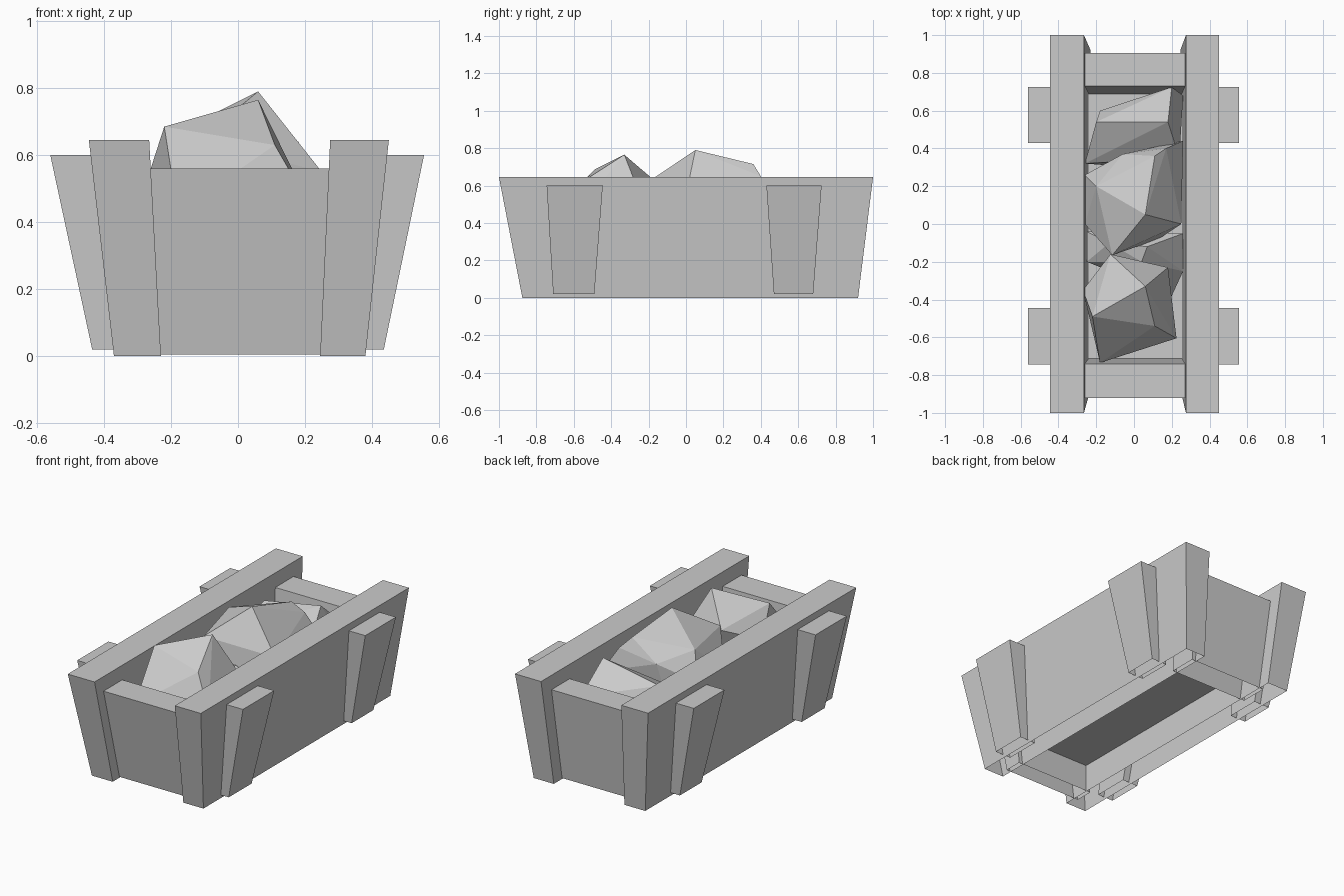
import bpy
import bmesh

cube = bpy.data.objects.get("Cube")
if cube:
    bpy.data.objects.remove(cube, do_unlink=True)

grey = bpy.data.materials.new("plain_grey")
grey.use_nodes = True
tone = (0.6, 0.6, 0.6, 1)
grey.diffuse_color = tone
grey.node_tree.nodes["Principled BSDF"].inputs["Base Color"].default_value = tone


def finish(name, bm):
    mesh = bpy.data.meshes.new(name)
    bm.to_mesh(mesh)
    bm.free()
    mesh.materials.append(grey)
    obj = bpy.data.objects.new(name, mesh)
    bpy.context.collection.objects.link(obj)


def plank(name, bottom, top):
    """Tapered shell, open underneath; each end is (x0, x1, y0, y1, z)."""
    bm = bmesh.new()
    rings = []
    for x0, x1, y0, y1, z in (bottom, top):
        rings.append([bm.verts.new(p) for p in
                      ((x0, y0, z), (x1, y0, z), (x1, y1, z), (x0, y1, z))])
    low, high = rings
    bm.faces.new(high)
    for i in range(4):
        j = (i + 1) % 4
        bm.faces.new((low[i], low[j], high[j], high[i]))
    finish(name, bm)


def rock(name, points):
    """Faceted boulder wrapped around a few corner points."""
    bm = bmesh.new()
    for p in points:
        bm.verts.new(p)
    bmesh.ops.convex_hull(bm, input=bm.verts)
    loose = [v for v in bm.verts if not v.link_faces]
    bmesh.ops.delete(bm, geom=loose, context="VERTS")
    bmesh.ops.recalc_face_normals(bm, faces=bm.faces)
    finish(name, bm)


# Long side walls, leaning outwards
plank("left_wall", (0.245, 0.38, -0.875, 0.92, 0), (0.275, 0.45, -1, 1, 0.645))
plank("right_wall", (-0.37, -0.23, -0.875, 0.92, 0), (-0.445, -0.265, -1, 1, 0.645))

# End walls, set in between the sides
plank("front_wall", (-0.26, 0.27, -0.81, -0.7, 0.005), (-0.29, 0.29, -0.92, -0.74, 0.56))
plank("back_wall", (-0.26, 0.27, 0.67, 0.84, 0.005), (-0.29, 0.29, 0.73, 0.905, 0.56))

# Outer braces
for end, low, high in (("front", (-0.71, -0.49), (-0.745, -0.445)),
                       ("back", (0.47, 0.68), (0.43, 0.725))):
    plank("left_brace_" + end, (0.33, 0.435, *low, 0.02), (0.4, 0.555, *high, 0.6))
    plank("right_brace_" + end, (-0.435, -0.33, *low, 0.02), (-0.56, -0.4, *high, 0.6))

# Raised floor sheet
floor = bmesh.new()
floor.faces.new([floor.verts.new((x, y, 0.18)) for x, y in
                 ((-0.25, -0.72), (0.26, -0.72), (0.26, 0.72), (-0.25, 0.72))])
finish("floor", floor)

# Boulders
rock("front_boulder", [
    (0.06, -0.33, 0.765), (-0.22, -0.49, 0.685), (0.11, -0.54, 0.63),
    (-0.125, -0.16, 0.62), (0.18, -0.23, 0.51), (0.225, -0.605, 0.43),
    (-0.18, -0.735, 0.43), (-0.27, -0.35, 0.53), (-0.2, -0.6, 0.19),
    (0.16, -0.55, 0.19), (0, -0.2, 0.19)])
rock("middle_boulder", [
    (0.06, 0.05, 0.79), (0.11, 0.36, 0.715), (-0.06, 0.37, 0.6), (-0.2, 0.2, 0.66),
    (-0.115, -0.165, 0.645), (0.17, 0.4, 0.65), (0.25, 0, 0.55),
    (0.26, 0.44, 0.5), (-0.26, 0.26, 0.5), (-0.26, 0, 0.5),
    (0.13, -0.08, 0.4), (-0.15, 0.3, 0.19), (0.15, 0.2, 0.19), (0, 0, 0.19)])
rock("back_boulder", [
    (0.18, 0.54, 0.64), (-0.2, 0.54, 0.57), (0.2, 0.725, 0.47),
    (-0.18, 0.6, 0.45), (0.26, 0.68, 0.35), (-0.26, 0.32, 0.45),
    (0.24, 0.35, 0.5), (-0.15, 0.45, 0.19), (0.2, 0.6, 0.19), (0, 0.3, 0.19)])
rock("low_boulder", [
    (0.07, -0.12, 0.5), (0.04, -0.2, 0.48), (0.26, -0.05, 0.38), (0.26, -0.25, 0.3),
    (0.2, -0.38, 0.22), (-0.25, -0.04, 0.42), (-0.25, -0.2, 0.4), (-0.13, -0.1, 0.49),
    (-0.2, -0.1, 0.19), (0.2, -0.1, 0.19)])
